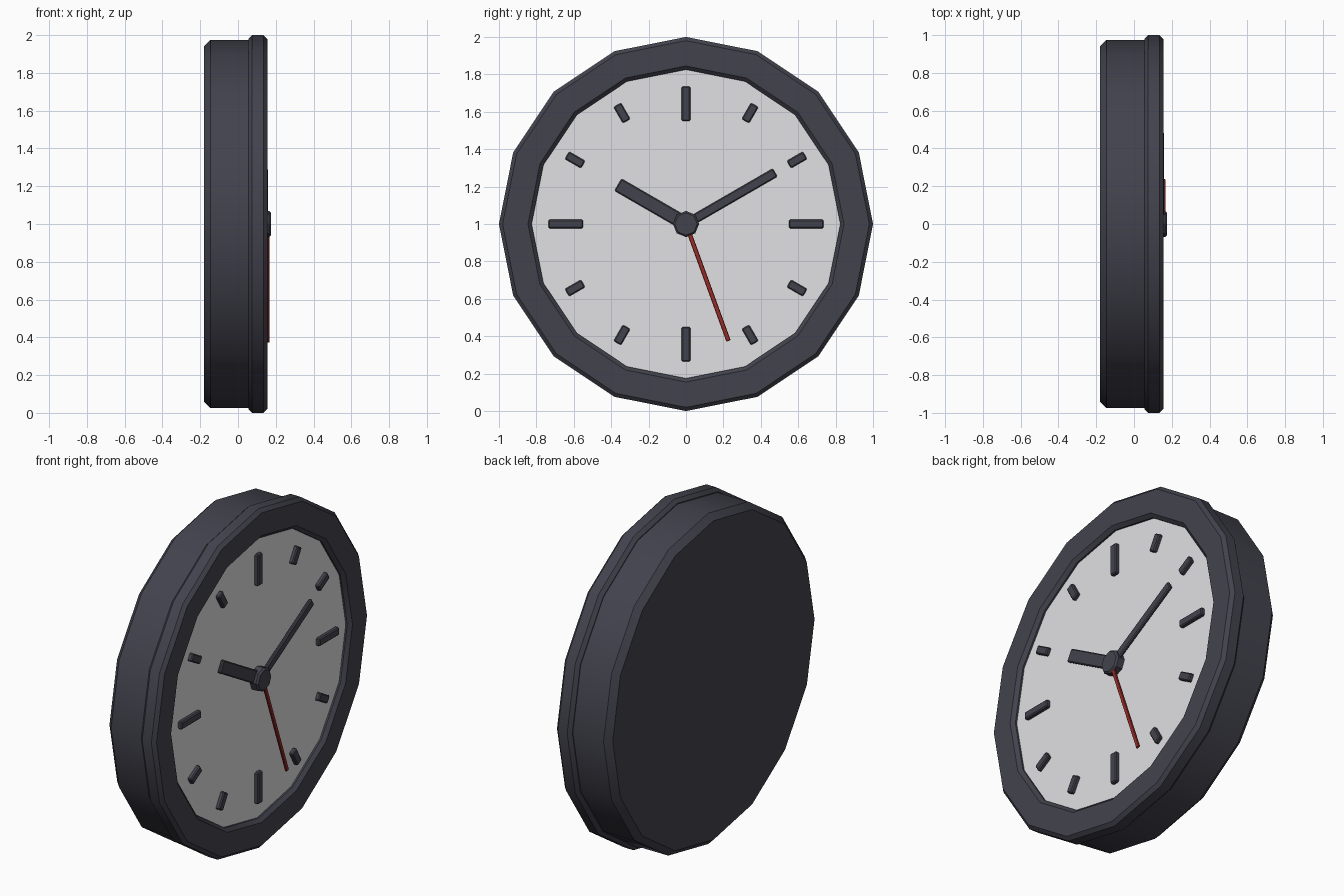
import bpy, math
from mathutils import Matrix

cube = bpy.data.objects.get("Cube")
if cube:
    bpy.data.objects.remove(cube, do_unlink=True)

SIDES = 16
FACE_X = 0.125


def material(name, colour):
    m = bpy.data.materials.new(name)
    m.use_nodes = True
    m.diffuse_color = (*colour, 1)
    m.node_tree.nodes["Principled BSDF"].inputs["Base Color"].default_value = (*colour, 1)
    return m


charcoal = material("charcoal", (0.055, 0.055, 0.075))
white = material("dial white", (0.75, 0.75, 0.77))
red = material("red", (0.3, 0.025, 0.02))


def make_object(name, verts, faces, mat):
    mesh = bpy.data.meshes.new(name)
    mesh.from_pydata(verts, [], faces)
    mesh.materials.append(mat)
    obj = bpy.data.objects.new(name, mesh)
    bpy.context.collection.objects.link(obj)
    return obj


def smooth(obj):
    bpy.ops.object.select_all(action="DESELECT")
    obj.select_set(True)
    bpy.context.view_layer.objects.active = obj
    bpy.ops.object.shade_smooth_by_angle(angle=math.radians(30))


def lathe(name, profile, mat, sides=SIDES, closed=False):
    """Turn (x, radius) points about the x axis through z = 1."""
    n = len(profile)
    verts, faces = [], []
    for i in range(sides):
        a = math.tau * i / sides
        verts += [(x, r * math.sin(a), 1 + r * math.cos(a)) for x, r in profile]
    for i in range(sides):
        j = (i + 1) % sides
        for k in range(n if closed else n - 1):
            m = (k + 1) % n
            faces.append((i * n + k, j * n + k, j * n + m, i * n + m))
    if not closed:
        faces.append([i * n for i in reversed(range(sides))])
        faces.append([i * n + n - 1 for i in range(sides)])
    obj = make_object(name, verts, faces, mat)
    smooth(obj)
    return obj


def bar(name, angle, r0, r1, width, x0, x1, mat, bevel):
    """Bevelled bar along a clockwise dial angle in degrees."""
    w = width / 2
    verts = [(x, y, z) for x in (x0, x1) for y in (-w, w) for z in (r0, r1)]
    faces = [(0, 1, 3, 2), (4, 6, 7, 5), (0, 4, 5, 1),
             (2, 3, 7, 6), (0, 2, 6, 4), (1, 5, 7, 3)]
    obj = make_object(name, verts, faces, mat)
    obj.data.transform(Matrix.Translation((0, 0, 1)) @ Matrix.Rotation(-math.radians(angle), 4, "X"))
    mod = obj.modifiers.new("edge bevel", "BEVEL")
    mod.width = bevel
    mod.segments = 1
    return obj


# Case, rim and dial
lathe("case", [(-0.18, 0.94), (-0.145, 0.975), (0.10, 0.975)], charcoal)
lathe("rim", [(0.055, 0.84), (0.055, 0.98), (0.075, 1.0), (0.135, 1.0), (0.155, 0.98),
              (0.155, 0.845), (0.135, 0.825), (0.055, 0.825)], charcoal, closed=True)
lathe("dial", [(0.08, 0.84), (FACE_X, 0.84)], white)

# Hour markers, longer at each quarter
for hour in range(12):
    inner = 0.55 if hour % 3 == 0 else 0.635
    bar(f"hour_marker_{hour or 12}", hour * 30, inner, 0.735, 0.046,
        FACE_X - 0.01, 0.148, charcoal, 0.006)

# Hands and hub
bar("hour_hand", 300, 0, 0.42, 0.075, 0.13, 0.15, charcoal, 0.006)
bar("minute_hand", 60, 0, 0.55, 0.05, 0.138, 0.158, charcoal, 0.006)
bar("second_hand", 160, 0, 0.665, 0.024, 0.155, 0.167, red, 0.003)
lathe("hub", [(FACE_X - 0.01, 0.07), (0.165, 0.07), (0.175, 0.06)], charcoal, sides=8)
